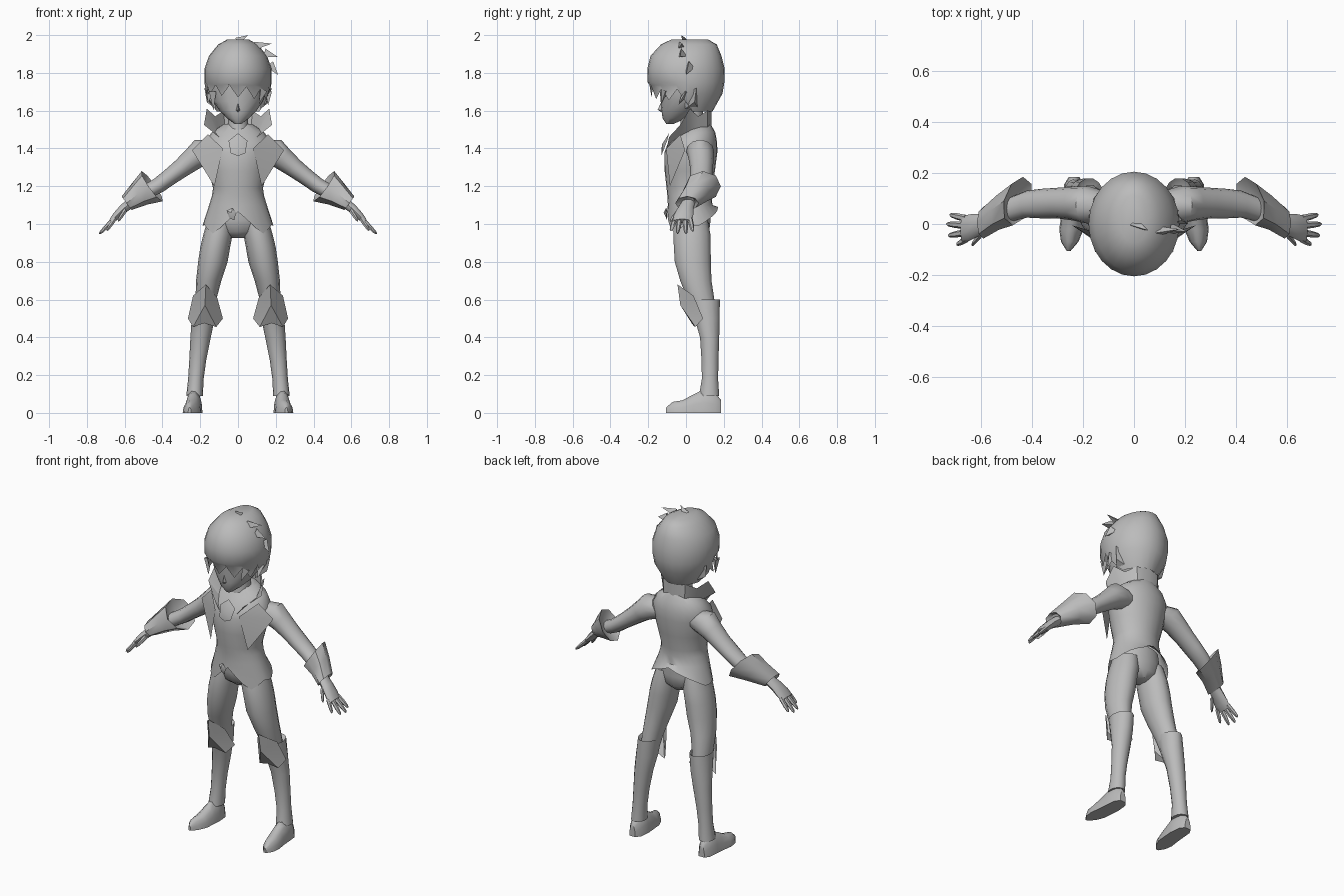
import bpy, bmesh, math
from mathutils import Vector

grey = bpy.data.materials.new("plain grey")
grey.diffuse_color = (0.5, 0.5, 0.5, 1)


def build(name, verts, faces, mirror=False, angle=45):
    me = bpy.data.meshes.new(name)
    me.from_pydata([tuple(v) for v in verts], [], faces)
    bm = bmesh.new()
    bm.from_mesh(me)
    bmesh.ops.remove_doubles(bm, verts=bm.verts, dist=0.0005)
    bmesh.ops.recalc_face_normals(bm, faces=bm.faces)
    bm.to_mesh(me)
    bm.free()
    me.materials.append(grey)
    ob = bpy.data.objects.new(name, me)
    bpy.context.collection.objects.link(ob)
    bpy.ops.object.select_all(action='DESELECT')
    ob.select_set(True)
    bpy.context.view_layer.objects.active = ob
    bpy.ops.object.shade_smooth_by_angle(angle=math.radians(angle))
    if mirror:
        ob.modifiers.new("mirror", 'MIRROR')
    return ob


def loft(name, rings, n=12, mirror=False, caps=(True, True), warp=None, angle=45):
    """Skin rings (centre, u, v); warp(ring_index, point, cos, sin) adjusts points."""
    verts = []
    for i, (c, u, v) in enumerate(rings):
        for k in range(n):
            a = 2 * math.pi * k / n
            p = Vector(c) + Vector(u) * math.cos(a) + Vector(v) * math.sin(a)
            verts.append(warp(i, p, math.cos(a), math.sin(a)) if warp else p)
    faces = [(i * n + k, i * n + (k + 1) % n, (i + 1) * n + (k + 1) % n, (i + 1) * n + k)
             for i in range(len(rings) - 1) for k in range(n)]
    if caps[0]:
        faces.append(tuple(range(n)))
    if caps[1]:
        faces.append(tuple(range((len(rings) - 1) * n, len(rings) * n)))
    return build(name, verts, faces, mirror, angle)


def level(rows):
    """Horizontal rings from (x, y, z, rx, ry)."""
    return [((x, y, z), (rx, 0, 0), (0, ry, 0)) for x, y, z, rx, ry in rows]


def sloped(rows):
    """Rings across the hanging arm from (x, y, z, ry, rn)."""
    return [((x, y, z), (0, ry, 0), (0.62 * rn, 0, 0.78 * rn)) for x, y, z, ry, rn in rows]


# Head, nose, ears, neck
loft("face", level([(0, -.085, 1.53, .018, .02), (0, -.062, 1.56, .058, .062),
                    (0, -.03, 1.60, .098, .1), (0, -.012, 1.65, .132, .122),
                    (0, 0, 1.72, .152, .14), (0, 0, 1.80, .15, .15)]), 16)
build("nose", [(0, -.15, 1.605), (0, -.125, 1.66), (.014, -.12, 1.6), (-.014, -.12, 1.6),
               (0, -.12, 1.585)], [(0, 1, 2), (0, 3, 1), (0, 2, 4), (0, 4, 3)])
build("ears", [(.12, -.01, 1.69), (.12, -.005, 1.61), (.12, .06, 1.62), (.13, .06, 1.70),
               (.178, .055, 1.72), (.165, .045, 1.645)],
      [(0, 1, 5, 4), (1, 2, 5), (2, 3, 4, 5), (3, 0, 4)], True)
loft("neck", level([(0, .03, 1.62, .055, .06), (0, .03, 1.54, .053, .058),
                    (0, .03, 1.44, .07, .075)]), 12)


# Hair shell with a jagged fringe and a tapered nape
def hair_edge(i, p, c, s):
    if i == 5 and s < -.2:
        p.z = 1.735
    if i == 6:
        if s < -.2:
            zig = .03 if round(math.degrees(math.atan2(s, c)) / 15) % 2 else -.03
            p.z = 1.70 + zig - .15 * p.x
            p.y = -.182 * abs(s)
            p.x = .172 * c
        elif s < .25:
            p.z = 1.645
            p.x = .15 * c
    return p


loft("hair", level([(0, .02, 1.978, .055, .095), (0, .015, 1.95, .105, .148),
                    (0, 0, 1.89, .154, .188), (0, 0, 1.82, .178, .205),
                    (0, 0, 1.75, .178, .203), (0, 0, 1.69, .168, .193),
                    (0, .0, 1.595, .115, .14)]), 24, caps=(True, False), warp=hair_edge)


# Loose hair locks: base, tip, width
locks = [((0, .0, 1.965), (.055, -.025, 2.0), .025), ((.09, -.03, 1.94), (.18, -.02, 1.955), .025),
         ((.14, -.02, 1.90), (.21, -.03, 1.885), .03), ((.165, .02, 1.84), (.212, .0, 1.79), .03),
         ((-.14, -.09, 1.70), (-.13, -.10, 1.60), .025), ((.13, -.11, 1.71), (.11, -.13, 1.635), .025),
         ((.155, .0, 1.70), (.16, -.04, 1.63), .025), ((-.155, .0, 1.70), (-.16, -.04, 1.64), .025)]
lv, lf = [], []
for base, tip, w in locks:
    b, t = Vector(base), Vector(tip)
    d = (t - b).normalized()
    side = d.cross(Vector((0, 1, .2))).normalized()
    o = d.cross(side)
    j = len(lv)
    lv += [b + side * w, b - side * w * .5 + o * w * .8, b - side * w * .5 - o * w * .8, t]
    lf += [(j, j + 1, j + 3), (j + 1, j + 2, j + 3), (j + 2, j, j + 3)]
build("hair_locks", lv, lf, angle=20)


# Jacket body with a pointed, flared hem
def hem(i, p, c, s):
    if i == 8:
        a = math.degrees(math.atan2(abs(c), -s))
        keys = [(0, 1.065), (42, .945), (75, 1.0), (100, .985), (140, 1.04), (165, 1.07), (180, 1.09)]
        for (a0, z0), (a1, z1) in zip(keys, keys[1:]):
            if a0 <= a <= a1 + .01:
                p.z = z0 + (z1 - z0) * (a - a0) / (a1 - a0)
                break
    return p


loft("jacket", level([(0, .06, 1.53, .075, .07), (0, .055, 1.485, .14, .1),
                      (0, .035, 1.43, .178, .13), (0, .026, 1.38, .178, .14),
                      (0, .02, 1.28, .155, .133), (0, .017, 1.19, .132, .12),
                      (0, .018, 1.15, .138, .117), (0, .022, 1.10, .153, .118),
                      (0, .035, 1.0, .188, .135)]), 24, caps=(True, False), warp=hem)

# Standing collar and shoulder lapels
low = [(0, .135, 1.5), (.07, .115, 1.5), (.1, .06, 1.49), (.11, .02, 1.48), (.1, -.04, 1.46), (.04, -.105, 1.38)]
top = [(0, .135, 1.6), (.075, .115, 1.6), (.12, .065, 1.57), (.165, .02, 1.61), (.18, -.03, 1.525), (.1, -.09, 1.46)]
build("collar", low + top, [(k, k + 1, k + 7, k + 6) for k in range(5)], True, 30)
build("lapels", [(.16, -.03, 1.475), (.243, -.005, 1.39), (.125, -.085, 1.2), (.08, -.105, 1.40)],
      [(0, 1, 3), (1, 2, 3)], True)

# Chest brooch and belt buckle
build("brooch", [(0, -.09, 1.48), (.05, -.1, 1.44), (.038, -.125, 1.375), (0, -.13, 1.36),
                 (-.038, -.125, 1.375), (-.05, -.1, 1.44), (0, -.128, 1.42)],
      [(k, (k + 1) % 6, 6) for k in range(6)])
build("buckle", [(-.06, -.1, 1.07), (-.03, -.105, 1.085), (-.01, -.105, 1.06), (-.02, -.1, 1.02),
                 (-.045, -.1, 1.03), (-.035, -.118, 1.06)], [(k, (k + 1) % 5, 5) for k in range(5)])

# Hips and thighs
loft("hips", level([(0, .03, 1.1, .125, .1), (0, .03, 1.02, .145, .1), (0, .035, .96, .12, .088),
                    (0, .04, .925, .04, .05)]), 16)
loft("thighs", level([(.088, .03, 1.03, .07, .085), (.105, .031, .95, .077, .1),
                      (.12, .033, .88, .079, .1), (.133, .036, .8, .078, .098),
                      (.155, .052, .7, .067, .085), (.17, .08, .6, .055, .072),
                      (.178, .1, .5, .045, .055)]), 14, True)

# Boots, feet and knee guards
loft("boots", level([(.172, .085, .57, .045, .06), (.175, .098, .6, .06, .083),
                     (.184, .112, .5, .061, .068),
                     (.198, .125, .4, .054, .052), (.213, .127, .28, .045, .046),
                     (.223, .127, .18, .041, .044), (.23, .122, .09, .044, .055)]), 14, True)
foot = [(.235, .185, .02, .07), (.234, .155, .04, .11), (.234, .09, .046, .125), (.238, .04, .046, .10),
        (.245, -.02, .048, .068), (.252, -.07, .034, .06), (.256, -.105, .008, .03)]
loft("feet", [((x, y, 0), (w, 0, 0), (0, 0, h)) for x, y, w, h in foot], 14, True,
     warp=lambda i, p, c, s: Vector((p.x, p.y, max(p.z, 0))))
build("knee_guards", [(.17, -.045, .68), (.175, -.03, .57), (.18, .03, .475),
                      (.238, .04, .62), (.265, .09, .5), (.238, .05, .455),
                      (.11, .03, .61), (.08, .085, .5), (.115, .045, .455)],
      [(0, 1, 3), (1, 4, 3), (1, 5, 4), (1, 2, 5), (0, 6, 1), (1, 6, 7), (1, 7, 8), (1, 8, 2)], True)

# Arms and flared cuffs
loft("sleeves", sloped([(.12, .07, 1.39, .06, .07), (.18, .075, 1.385, .074, .078),
                        (.235, .08, 1.347, .067, .062), (.3, .082, 1.295, .06, .051),
                        (.36, .08, 1.25, .058, .045), (.42, .078, 1.205, .053, .042),
                        (.52, .045, 1.15, .045, .038)]), 12, True)
loft("cuffs", [((.48, .065, 1.18), (0, .05, 0), (.025, 0, .035)),
               ((.455, .09, 1.2), (-.02, .095, 0), (.055, 0, .08)),
               ((.52, .055, 1.16), (-.01, .078, 0), (.04, 0, .057)),
               ((.59, .005, 1.11), (0, .062, 0), (.026, 0, .036)),
               ((.575, .01, 1.115), (0, .04, 0), (.02, 0, .03))], 8, True)

# Hands with four fingers and a thumb
loft("palms", sloped([(.57, .01, 1.11, .036, .028), (.61, -.004, 1.078, .044, .025),
                      (.645, -.014, 1.042, .052, .022), (.672, -.02, 1.015, .05, .014)]), 10, True)
fingers = [((.66, .022, 1.025), (.722, .036, .962)), ((.66, -.006, 1.025), (.735, .0, .948)),
           ((.66, -.034, 1.025), (.728, -.045, .95)), ((.65, -.056, 1.03), (.695, -.08, .965)),
           ((.595, -.035, 1.075), (.635, -.082, 1.015))]
for k, (a, b) in enumerate(fingers):
    a, b = Vector(a), Vector(b)
    rows = [(*a.lerp(b, t), r, r * .9) for t, r in ((0, .014), (.55, .013), (.9, .009), (1, .003))]
    loft("thumbs" if k == 4 else "fingers_%d" % (k + 1), sloped(rows), 6, True)
